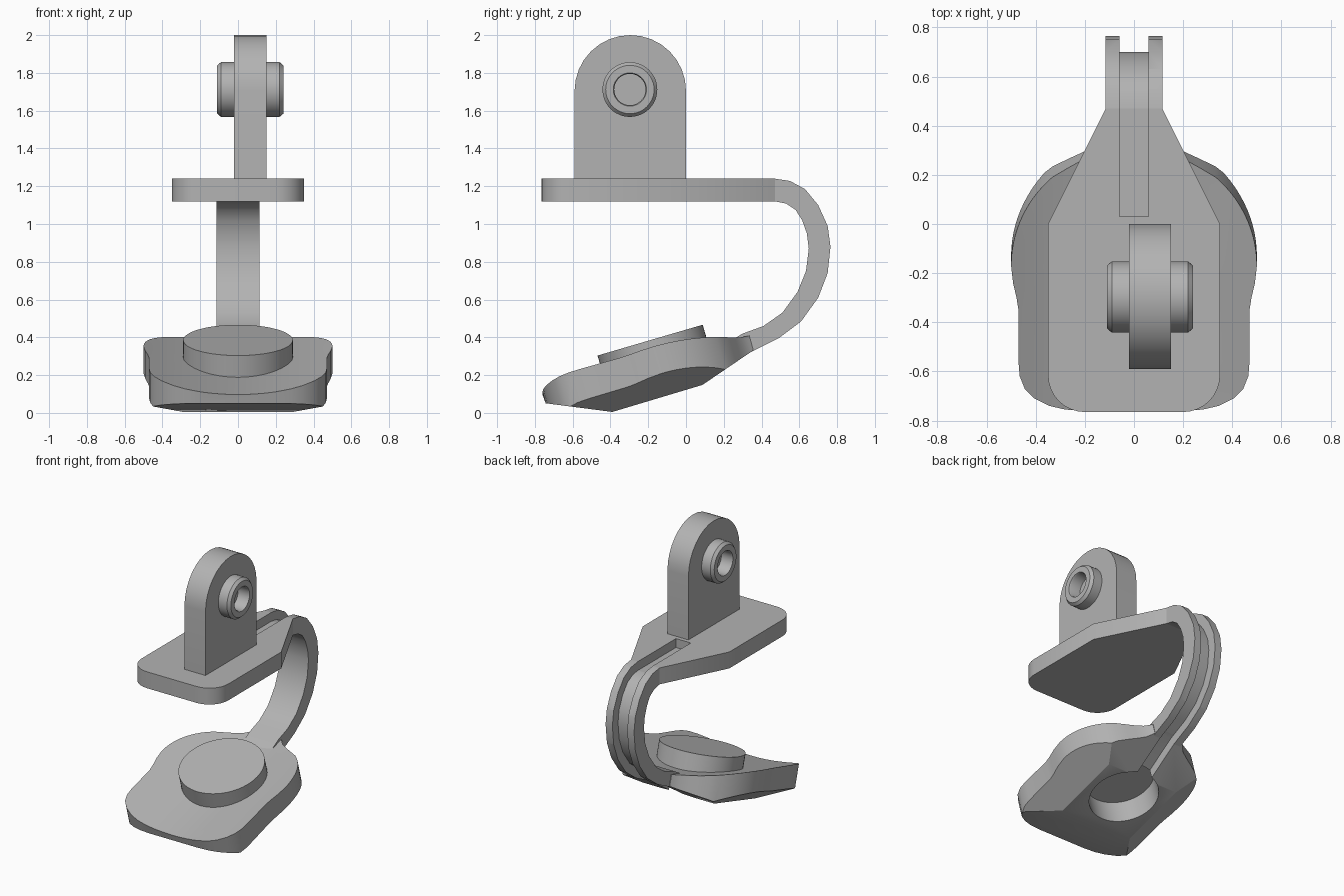
import bpy
import bmesh
from math import sin, cos, pi, sqrt
from mathutils import Vector, Matrix

old = bpy.data.objects.get("Cube")
if old:
    bpy.data.objects.remove(old)

grey = bpy.data.materials.new("plain grey")
grey.use_nodes = True
COLOUR = (0.45, 0.45, 0.45, 1)
grey.diffuse_color = COLOUR
grey.node_tree.nodes["Principled BSDF"].inputs["Base Color"].default_value = COLOUR

TILT = 0.285          # slope angle of the lower pad
HALF_ARM = 0.115


def loft(rings):
    """Closed solid through a list of equal-length rings."""
    bm = bmesh.new()
    loops = [[bm.verts.new(p) for p in ring] for ring in rings]
    n = len(loops[0])
    for a, b in zip(loops, loops[1:]):
        for i in range(n):
            j = (i + 1) % n
            bm.faces.new((a[i], a[j], b[j], b[i]))
    bm.faces.new(loops[0])
    bm.faces.new(loops[-1][::-1])
    bmesh.ops.recalc_face_normals(bm, faces=bm.faces)
    return bm


def make(name, bm):
    mesh = bpy.data.meshes.new(name)
    bm.to_mesh(mesh)
    bm.free()
    mesh.materials.append(grey)
    ob = bpy.data.objects.new(name, mesh)
    bpy.context.collection.objects.link(ob)
    return ob


def activate(ob):
    bpy.ops.object.select_all(action='DESELECT')
    ob.select_set(True)
    bpy.context.view_layer.objects.active = ob


def cut(ob, cutter):
    cutter.hide_render = True
    mod = ob.modifiers.new("cut", 'BOOLEAN')
    mod.operation = 'DIFFERENCE'
    mod.solver = 'EXACT'
    mod.object = cutter
    activate(ob)
    bpy.ops.object.modifier_apply(modifier=mod.name)


def prism_x(outline, x0, x1):
    return loft([[(x, y, z) for y, z in outline] for x in (x0, x1)])


def arc(cx, cy, r, a0, a1, steps):
    return [(cx + r * cos(a0 + (a1 - a0) * i / steps),
             cy + r * sin(a0 + (a1 - a0) * i / steps)) for i in range(steps + 1)]


def tilted_cylinder(radius, top, bottom):
    """Cylinder on the pad axis, between two depths below the button top."""
    bm = bmesh.new()
    bmesh.ops.create_cone(bm, cap_ends=True, segments=64, radius1=radius,
                          radius2=radius, depth=bottom - top)
    bm.transform(Matrix.Translation((0, -0.19, 0.385)) @ Matrix.Rotation(TILT, 4, 'X')
                 @ Matrix.Translation((0, 0, -(top + bottom) / 2)))
    return bm


# Upper plate with rounded front corners and a tapered back
R = 0.15
outline = ([(-HALF_ARM, 0.47), (-0.35, 0)]
           + arc(-0.35 + R, -0.765 + R, R, pi, 1.5 * pi, 8)
           + arc(0.35 - R, -0.765 + R, R, 1.5 * pi, 2 * pi, 8)
           + [(0.35, 0), (HALF_ARM, 0.47)])
plate = make("upper_plate", loft([[(x, y, z) for x, y in outline] for z in (1.12, 1.24)]))

# Upright lug with a rounded top
lug = make("lug", prism_x([(0, 1.2)] + arc(-0.295, 1.705, 0.295, 0, pi, 16)
                          + [(-0.59, 1.2)], -0.02, 0.15))

# Boss through the lug, chamfered, with a blind bore at each end
half = [(0.02, 0.083), (0.165, 0.083), (0.175, 0.088), (0.175, 0.128), (0.155, 0.145)]
profile = [(-d, r) for d, r in half] + [(d, r) for d, r in half[::-1]]
boss = make("boss", loft([[(0.065 + d, y, z) for y, z in arc(-0.297, 1.712, r, 0, 2 * pi * 47 / 48, 47)]
                          for d, r in profile]))

# Curved arm, as matching outer and inner points in the side plane
outer = [(.47, 1.24), (.55, 1.228), (.63, 1.185), (.70, 1.10), (.75, .99), (.765, .88),
         (.75, .74), (.70, .61), (.61, .485), (.49, .395), (.34, .32), (.25, .27)]
inner = [(.47, 1.12), (.53, 1.108), (.58, 1.075), (.615, 1.02), (.64, .95), (.65, .87),
         (.635, .75), (.59, .64), (.51, .53), (.41, .46), (.30, .42), (.20, .36)]
arm = make("arm", loft([[(-HALF_ARM, *o), (HALF_ARM, *o), (HALF_ARM, *i), (-HALF_ARM, *i)]
                        for o, i in zip(outer, inner)]))

# Lower pad: half width along its length, top dished across
stations = [(-.76, .20), (-.755, .28), (-.74, .345), (-.71, .405), (-.67, .445), (-.62, .465),
            (-.56, .47), (-.35, .47), (-.30, .478), (-.24, .492)]
stations += [(-.17 + .03 * i, sqrt(.25 - (.03 * i) ** 2 / .93)) for i in range(13)]
stations += [(.23, .265), (.26, .21), (.29, .16), (.32, .13), (.335, .118)]
COLS = 20
drop = Vector((0, 0.14, -0.5))
rings = []
for y, w in stations:
    xs = [w * (2 * i / COLS - 1) for i in range(COLS + 1)]
    top = [Vector((x, y, 0.10 + 0.28 * (y + 0.75) + 0.36 * x * x)) for x in xs]
    rings.append(top + [p + drop for p in reversed(top)])
bm = loft(rings)
# Facet the underside with slanted planes
low = (0, -0.39, 0.005)
for point, normal in [(low, (0, .3, -1)), (low, (0, -.13, -1)), ((0, .09, .15), (0, .68, -1)),
                      ((.29, -.39, .005), (.6, .3, -1)), ((-.29, -.39, .005), (-.6, .3, -1))]:
    bmesh.ops.bisect_plane(bm, geom=bm.verts[:] + bm.edges[:] + bm.faces[:], dist=1e-5,
                           plane_co=point, plane_no=Vector(normal).normalized(),
                           clear_outer=True)
    bmesh.ops.holes_fill(bm, edges=[e for e in bm.edges if e.is_boundary], sides=0)
bmesh.ops.recalc_face_normals(bm, faces=bm.faces)
pad = make("lower_pad", bm)

# Round button on the pad
button = make("button", tilted_cylinder(0.29, 0, 0.13))

# Round pocket below the pad
pocket = make("pocket_cutter", tilted_cylinder(0.235, 0.136, 0.6))
cut(pad, pocket)

# Groove along the back of the plate, arm and pad
path = [Vector(p) for p in [(.03, 1.24)] + outer[:-1] + [(.2, .225), (.09, .15), (0, .12)]]
sections = []
for k, p in enumerate(path):
    t = (path[min(k + 1, len(path) - 1)] - path[max(k - 1, 0)]).normalized()
    if k < 2:
        t = Vector((1, 0))
    out = Vector((-t.y, t.x))
    a, b = p + out * 0.05, p - out * 0.065
    sections.append([(-.06, *a), (.06, *a), (.06, *b), (-.06, *b)])
groove = make("groove_cutter", loft(sections))
for part in (plate, arm, pad):
    cut(part, groove)
for helper in (pocket, groove):
    bpy.data.objects.remove(helper)

# Soft shading on curved walls, crisp edges elsewhere
for part in (plate, lug, boss, arm, pad, button):
    activate(part)
    bpy.ops.object.shade_smooth_by_angle(angle=0.5)
